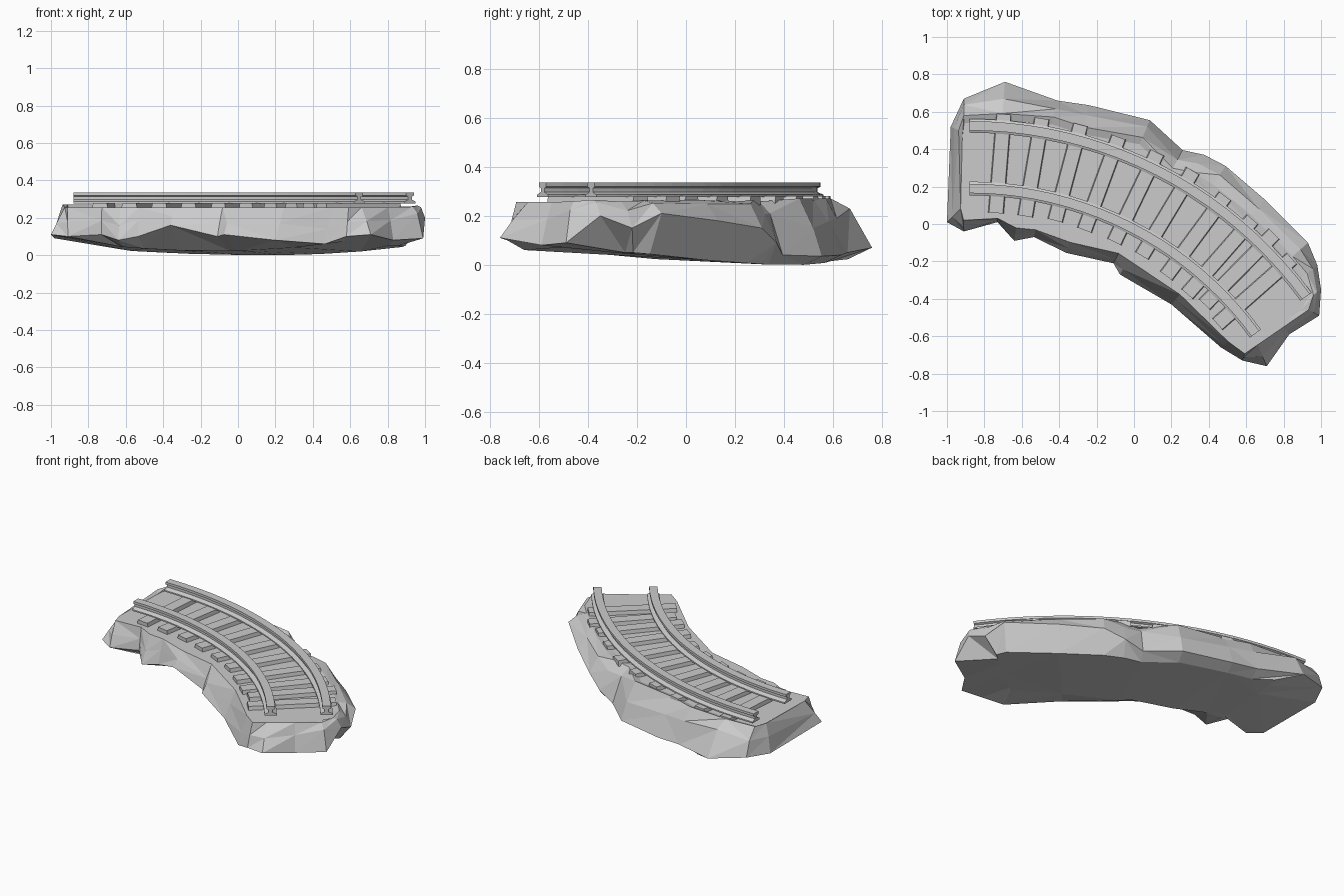
import bpy, bmesh, random
from math import sin, cos, radians, atan2, degrees, hypot

random.seed(4)
cube = bpy.data.objects.get("Cube")
if cube:
    bpy.data.objects.remove(cube, do_unlink=True)

# Shared arc of the bend: angle is measured from +y, turning towards +x
CX, CY = -0.88, -1.705
MID = 2.06
END = 53.8


def on_arc(radius, angle, z):
    a = radians(angle)
    return (CX + radius * sin(a), CY + radius * cos(a), z)


def to_arc(x, y):
    return hypot(x - CX, y - CY), degrees(atan2(x - CX, y - CY))


def clamp(value, low, high):
    return max(low, min(high, value))


stone = bpy.data.materials.new("plain grey")
stone.use_nodes = True
GREY = (0.6, 0.6, 0.6, 1)
stone.diffuse_color = GREY
stone.node_tree.nodes["Principled BSDF"].inputs["Base Color"].default_value = GREY


def finish(bm, name):
    bmesh.ops.recalc_face_normals(bm, faces=bm.faces)
    mesh = bpy.data.meshes.new(name)
    bm.to_mesh(mesh)
    bm.free()
    mesh.materials.append(stone)
    obj = bpy.data.objects.new(name, mesh)
    bpy.context.collection.objects.link(obj)
    return obj


def loft(name, rings, split=False):
    """Skin a row of closed rings and cap both ends."""
    bm = bmesh.new()
    rows = [[bm.verts.new(p) for p in ring] for ring in rings]
    for low, high in zip(rows, rows[1:]):
        count = len(low)
        for i in range(count):
            j = (i + 1) % count
            if split and random.random() < 0.5:
                bm.faces.new((low[i], low[j], high[i]))
                bm.faces.new((low[j], high[j], high[i]))
            elif split:
                bm.faces.new((low[i], low[j], high[j]))
                bm.faces.new((low[i], high[j], high[i]))
            else:
                bm.faces.new((low[i], low[j], high[j], high[i]))
    caps = [bm.faces.new(rows[0]), bm.faces.new(rows[-1])]
    if split:
        bmesh.ops.triangulate(bm, faces=caps)
    return finish(bm, name)


# Rock base: widest outline as x, y, z and how far the top edge steps inwards
OUTLINE = [
    (-1, .01, .11, .07), (-.98, .52, .09, .02), (-.91, .67, .1, .09),
    (-.69, .76, .07, .17), (-.41, .66, .05, .09), (-.24, .635, .04, .12),
    (.085, .555, .035, .1), (.26, .395, .04, .11), (.375, .37, .09, .11),
    (.49, .31, .15, .12), (.7, .13, .18, .11), (.93, -.1, .21, .11),
    (.98, -.22, .15, .07), (1, -.35, .2, .05), (.99, -.49, .09, .03),
    (.83, -.59, .08, 0), (.71, -.76, .11, .02), (.58, -.73, .1, .03),
    (.465, -.66, .06, .05), (.2, -.43, .08, .07), (-.075, -.27, .11, .09),
    (-.11, -.21, .1, .06), (-.36, -.155, .16, .06), (-.535, -.07, .1, .04),
    (-.64, -.09, .08, .07), (-.73, .01, .11, .02), (-.91, -.04, .1, .06),
]
DECK = 0.256
bottom, waist, shoulder, rim, deck = [], [], [], [], []
for x, y, z, inset in OUTLINE:
    r, a = to_arc(x, y)
    outer = r > MID
    inward = -1 if outer else 1
    # The rim stands a little proud along the outside of the bend
    lift = (0.015 if y > 0.5 else random.uniform(0, 0.01)) if outer else 0
    edge = on_arc(r + inward * inset, clamp(a, -1.5, 55.5), DECK + lift)
    waist.append((x, y, z))
    rim.append(edge)
    deck.append(on_arc(r + inward * (inset + 0.04), clamp(a, -1, 55), DECK))
    # Rounded, uneven shoulder between the widest outline and the rim
    t = random.uniform(0.35, 0.55)
    bulge = random.uniform(0.02, 0.06) if outer else random.uniform(0, 0.015)
    height = min(z + (edge[2] - z) * t + bulge, edge[2] - 0.01)
    shoulder.append((x + (edge[0] - x) * t, y + (edge[1] - y) * t, height))
    # Shallow keel, widest and lowest under the outside of the bend
    under = clamp(a, 8, 50)
    keel = 0.05 * ((under - 25) / 25) ** 2 + (0 if outer else 0.022)
    bottom.append(on_arc(MID + (r - MID) * (0.8 if outer else 0.6), under, keel))
lowest = min(p[2] for p in bottom)
bottom = [(x, y, z - lowest) for x, y, z in bottom]
loft("rock_base", [bottom, waist, shoulder, rim, deck], split=True)

# Rails: half of the section as offset and height, mirrored for the other side
HALF = [(.037, .277), (.037, .286), (.012, .297), (.012, .313),
        (.025, .319), (.025, .335)]
SECTION = HALF + [(-d, z) for d, z in reversed(HALF)]
STEPS = 20
for name, radius in (("outer_rail", 2.23), ("inner_rail", 1.895)):
    loft(name, [[on_arc(radius + d, END * i / STEPS, z) for d, z in SECTION]
                for i in range(STEPS + 1)])


# Sleepers: straight beams with sloped sides, laid across the bend
def sleeper(index, angle):
    a = radians(angle)
    shape = [(-.044, .245), (.044, .245), (.037, .28), (-.037, .28)]
    shift = random.uniform(-0.012, 0.012)
    rings = []
    for radius in (1.78 + shift, 2.31 + shift):
        x, y, _ = on_arc(radius, angle, 0)
        rings.append([(x + w * cos(a), y - w * sin(a), z) for w, z in shape])
    loft(f"sleeper_{index}", rings)


for i, angle in enumerate((4.6, 9.7, 14.9, 20.2, 25.7, 31, 36.4, 41.2, 44.6, 48.6)):
    sleeper(i + 1, angle)
